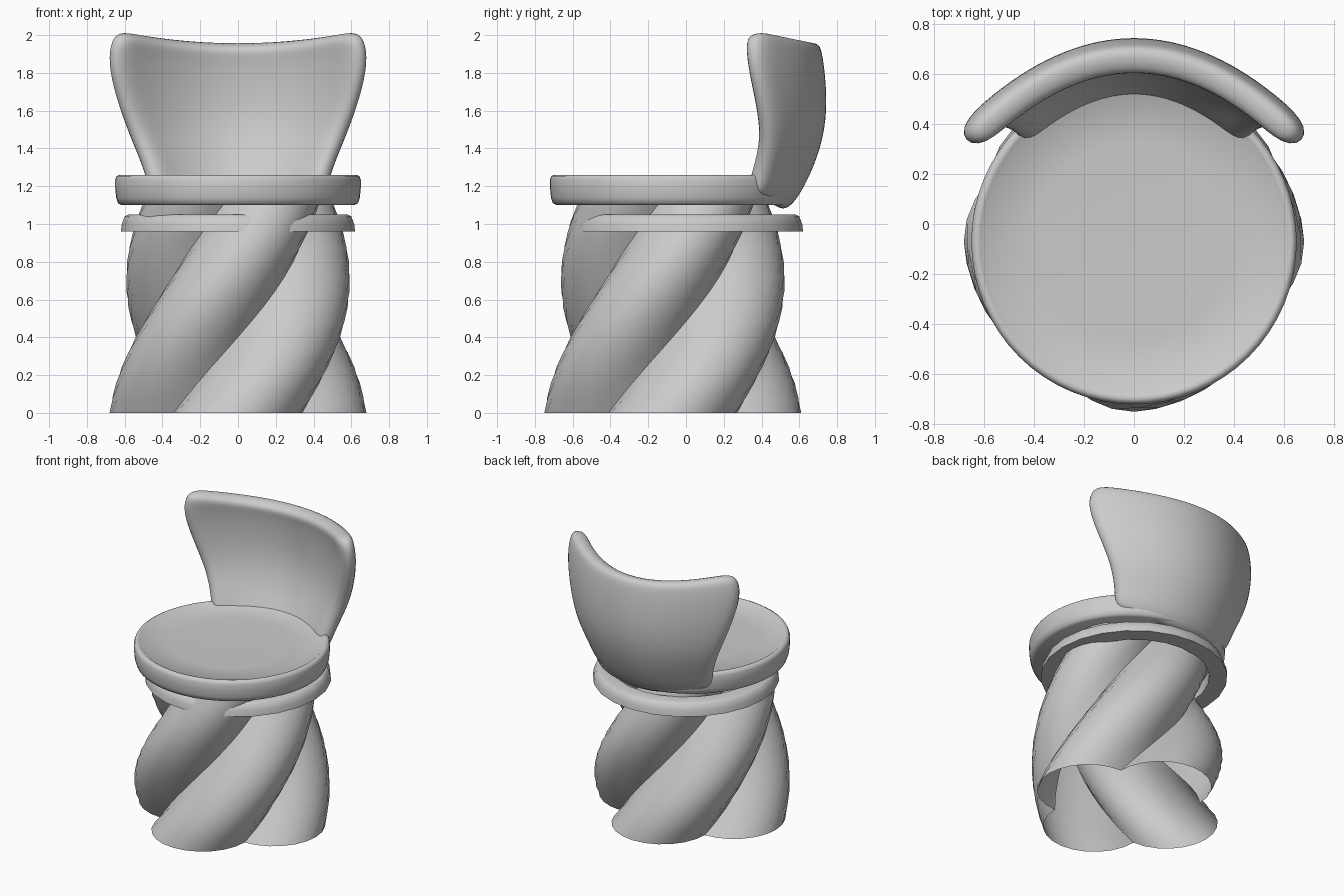
import bpy, bmesh, math
from math import sin, cos, pi

cube = bpy.data.objects.get("Cube")
if cube:
    bpy.data.objects.remove(cube, do_unlink=True)

grey = bpy.data.materials.new("plain_grey")
grey.use_nodes = True
colour = (0.6, 0.6, 0.6, 1)
grey.diffuse_color = colour
grey.node_tree.nodes["Principled BSDF"].inputs["Base Color"].default_value = colour

AXIS_Y = -0.07  # centre of seat and base


def finish(name, bm, y=0.0, angle=40):
    mesh = bpy.data.meshes.new(name)
    bmesh.ops.recalc_face_normals(bm, faces=bm.faces)
    bm.to_mesh(mesh)
    bm.free()
    ob = bpy.data.objects.new(name, mesh)
    ob.location.y = y
    mesh.materials.append(grey)
    bpy.context.collection.objects.link(ob)
    bpy.ops.object.select_all(action='DESELECT')
    ob.select_set(True)
    bpy.context.view_layer.objects.active = ob
    bpy.ops.object.shade_smooth_by_angle(angle=math.radians(angle))
    return ob


def skin(bm, rows, close_u, close_v=False):
    """Bridge rows of points with quads."""
    grid = [[bm.verts.new(p) for p in row] for row in rows]
    n, m = len(grid), len(grid[0])
    for i in range(n if close_v else n - 1):
        for j in range(m if close_u else m - 1):
            a, b = grid[i], grid[(i + 1) % n]
            k = (j + 1) % m
            bm.faces.new((a[j], a[k], b[k], b[j]))
    return grid


def lathe(name, profile, segments, y, closed, angle):
    bm = bmesh.new()
    rows = [[(r * cos(2 * pi * s / segments), r * sin(2 * pi * s / segments), z)
             for s in range(segments)] for r, z in profile]
    grid = skin(bm, rows, True, closed)
    if not closed:
        bm.faces.new(grid[0])
        bm.faces.new(grid[-1])
    return finish(name, bm, y, angle)


# Twisted base: open four-lobed shell, tapering upward
def base_row(z):
    scale, twist = 1 - 0.17 * z, math.radians(112) * z
    row = []
    for lobe in range(4):
        centre = lobe * pi / 2 + twist
        for s in range(12):
            a = centre - pi / 2 + pi * s / 12
            row.append((0.34 * scale * (cos(centre) + cos(a)),
                        0.34 * scale * (sin(centre) + sin(a)), z))
    # the arc start of each lobe is the crease shared with the previous one
    return row


bm = bmesh.new()
skin(bm, [base_row(1.12 * i / 14) for i in range(15)], True)
finish("twisted_base", bm, AXIS_Y, 40)

# Collar ring under the seat
lathe("collar_ring", [(0.50, 0.96), (0.62, 0.96), (0.615, 1.0), (0.60, 1.04),
                      (0.58, 1.05), (0.50, 1.05)], 24, 0, True, 50)

# Dished seat with a rounded rim
lathe("seat", [(0.615, 1.10), (0.635, 1.11), (0.645, 1.14), (0.65, 1.19), (0.65, 1.235),
               (0.643, 1.253), (0.63, 1.26), (0.615, 1.257), (0.60, 1.245),
               (0.40, 1.238), (0.15, 1.234)], 64, AXIS_Y, False, 60)

# Curved backrest: centre height, edge lift, half width, centre depth, edge depth
levels = [(1.08, 0.08, 0.46, 0.49, 0.34), (1.24, 0.04, 0.48, 0.59, 0.37),
          (1.42, 0.02, 0.55, 0.665, 0.41), (1.60, 0.02, 0.625, 0.695, 0.385),
          (1.78, 0.04, 0.68, 0.685, 0.34), (1.89, 0.06, 0.675, 0.67, 0.325),
          (1.955, 0.07, 0.63, 0.65, 0.345)]
rows = []
for zc, lift, half, yc, ye in levels:
    us = [i / 5 for i in range(-5, 6)]
    rows.append([(u * half, yc + (ye - yc) * u * u, zc + lift * u * u) for u in us])
bm = bmesh.new()
skin(bm, rows, False)
back = finish("backrest", bm, 0, 180)
solid = back.modifiers.new("Thickness", 'SOLIDIFY')
solid.thickness = 0.115
solid.offset = 0
sub = back.modifiers.new("Rounding", 'SUBSURF')
sub.levels = sub.render_levels = 2
